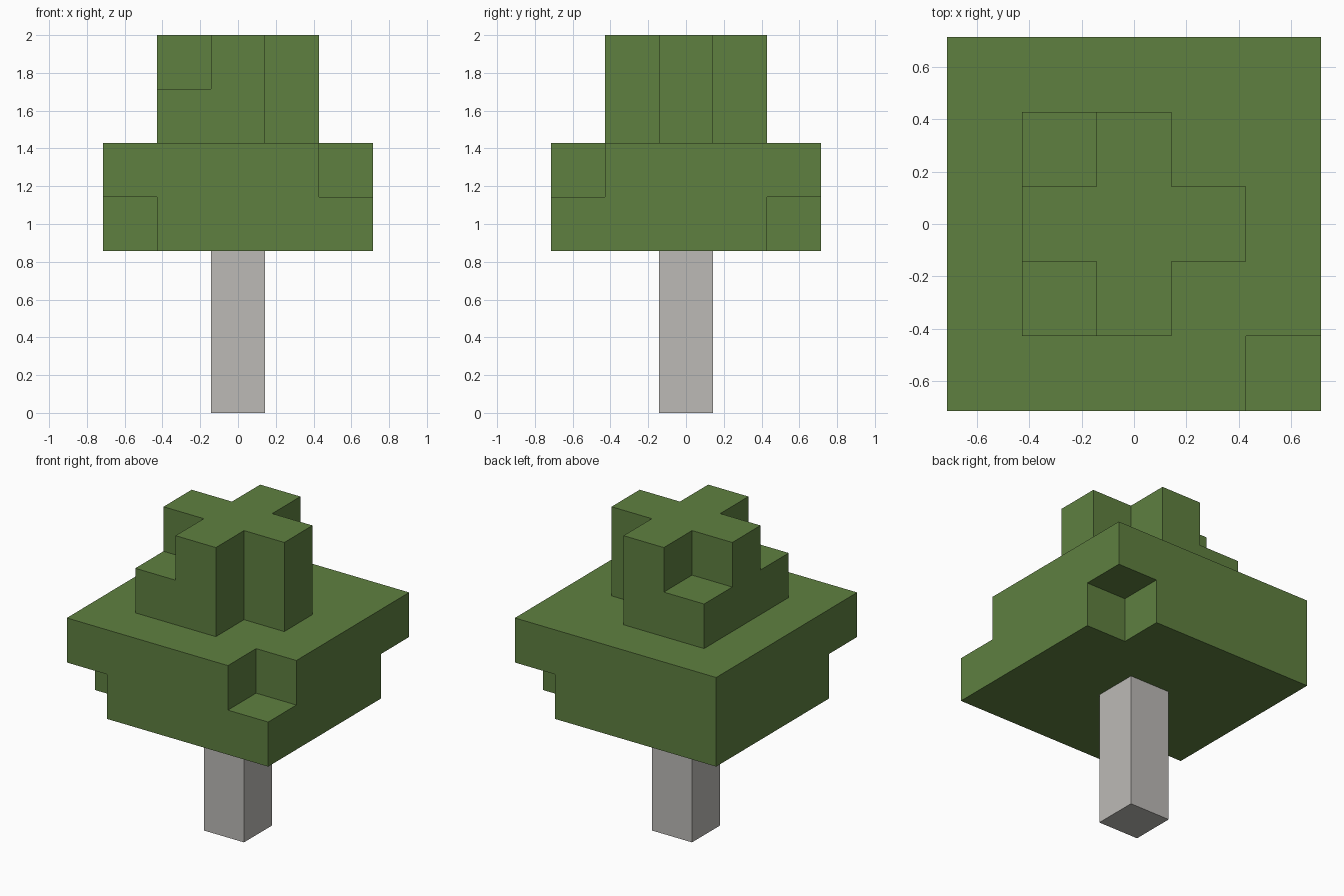
import bpy
import bmesh
from mathutils import Vector

UNIT = 2 / 7  # edge of one cube; the tree is seven cubes tall

cube = bpy.data.objects.get("Cube")
if cube:
    bpy.data.objects.remove(cube, do_unlink=True)


def make_material(name, rgb):
    mat = bpy.data.materials.new(name)
    mat.use_nodes = True
    mat.diffuse_color = (*rgb, 1)
    mat.node_tree.nodes["Principled BSDF"].inputs["Base Color"].default_value = (*rgb, 1)
    return mat


def block(half, z_start, z_end):
    """Square block of cells reaching 'half' cells out from the centre."""
    span = range(-half, half + 1)
    return {(x, y, z) for x in span for y in span for z in range(z_start, z_end)}


def build_cells(name, cells, mat):
    """Mesh only the exposed sides of a set of cube cells."""
    bm = bmesh.new()
    for cell in cells:
        centre = Vector(cell) + Vector((0, 0, 0.5))
        for axis in range(3):
            for sign in (-1, 1):
                normal = Vector((0, 0, 0))
                normal[axis] = sign
                if tuple(int(a + b) for a, b in zip(cell, normal)) in cells:
                    continue
                u = Vector((0, 0, 0))
                u[(axis + 1) % 3] = 0.5
                v = normal.cross(u)
                mid = centre + normal / 2
                corners = (mid - u - v, mid + u - v, mid + u + v, mid - u + v)
                bm.faces.new([bm.verts.new(c * UNIT) for c in corners])
    bmesh.ops.remove_doubles(bm, verts=bm.verts[:], dist=0.001)
    mesh = bpy.data.meshes.new(name)
    bm.to_mesh(mesh)
    bm.free()
    mesh.materials.append(mat)
    obj = bpy.data.objects.new(name, mesh)
    bpy.context.collection.objects.link(obj)
    return obj


leaf_green = make_material("leaf green", (0.114, 0.216, 0.051))
trunk_grey = make_material("trunk grey", (0.503, 0.491, 0.468))

# Trunk: a single column of cubes
build_cells("trunk", block(0, 0, 3), trunk_grey)

# Foliage: wide lower block and narrow crown, with corner cubes left out
lower_notches = {(-2, -2, 3), (2, 2, 3), (2, -2, 4)}
crown_notches = {(x, y, z) for x in (-1, 1) for y in (-1, 1) for z in (5, 6)
                 if x == 1 or z == 6}
foliage = (block(2, 3, 5) | block(1, 5, 7)) - lower_notches - crown_notches
build_cells("foliage", foliage, leaf_green)
